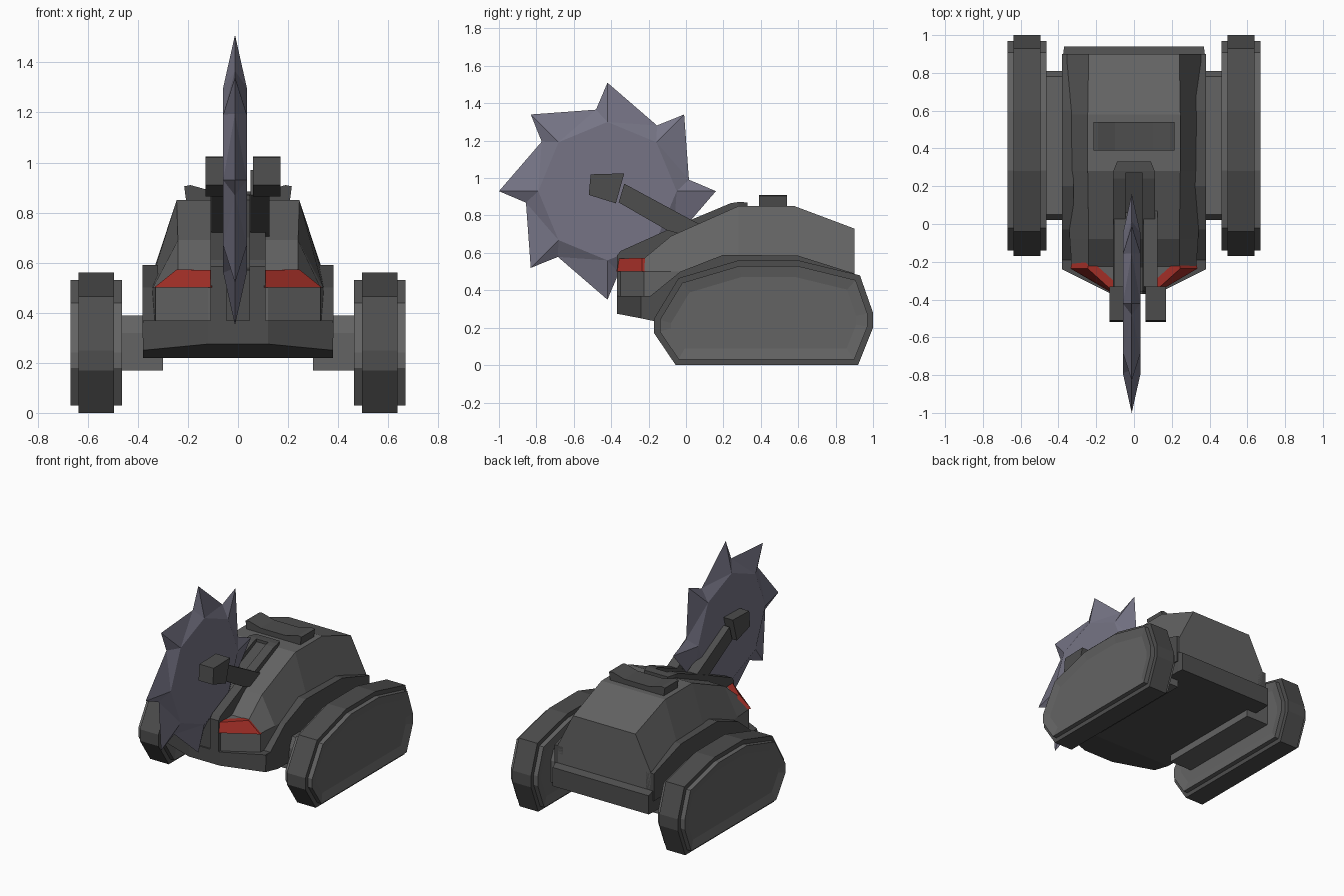
import bpy, bmesh
from math import sin, cos, radians
from mathutils import Vector

if "Cube" in bpy.data.objects:
    bpy.data.objects.remove(bpy.data.objects["Cube"])


def paint(name, rgb):
    m = bpy.data.materials.new(name)
    m.diffuse_color = (*rgb, 1)
    m.use_nodes = True
    m.node_tree.nodes["Principled BSDF"].inputs["Base Color"].default_value = m.diffuse_color
    return m


RED = paint("lamp_red", (0.36, 0.028, 0.02))
STEEL = paint("blade_steel", (0.18, 0.175, 0.235))
GREY = paint("armour_grey", (0.125, 0.125, 0.125))
DARK = paint("trim_dark", (0.075, 0.075, 0.075))


def finish(name, bm, mat):
    bmesh.ops.recalc_face_normals(bm, faces=bm.faces[:])
    me = bpy.data.meshes.new(name)
    bm.to_mesh(me)
    bm.free()
    ob = bpy.data.objects.new(name, me)
    bpy.context.collection.objects.link(ob)
    me.materials.append(mat)
    return ob


def loft(name, rings, mat):
    """Skin equal-length closed rings and cap both ends."""
    bm = bmesh.new()
    vs = [[bm.verts.new(p) for p in r] for r in rings]
    n = len(rings[0])
    for a, b in zip(vs, vs[1:]):
        for i in range(n):
            j = (i + 1) % n
            bm.faces.new((a[i], a[j], b[j], b[i]))
    bm.faces.new(vs[0])
    bm.faces.new(vs[-1])
    return finish(name, bm, mat)


def side_plate(name, pts, x0, x1, mat):
    """Extrude a (y, z) profile from x0 to x1."""
    return loft(name, [[(x, y, z) for y, z in pts] for x in (x0, x1)], mat)


def inset(pts, d):
    """Shrink a counter-clockwise convex outline by distance d."""
    out, n = [], len(pts)
    for i in range(n):
        p = Vector(pts[i])
        e1 = (p - Vector(pts[i - 1])).normalized()
        e2 = (Vector(pts[(i + 1) % n]) - p).normalized()
        n1, n2 = Vector((-e1.y, e1.x)), Vector((-e2.y, e2.x))
        out.append(tuple(p + (n1 + n2) * d / (1 + n1.dot(n2))))
    return out


# Base pan: tapered nose, slanted chin
base = [(-.37, .12, .275, .37), (-.24, .38, .25, .37), (-.1, .38, .22, .37),
        (.9, .375, .22, .37), (.94, .37, .22, .35)]
loft("base_pan", [[(-w, y, a), (w, y, a), (w, y, b), (-w, y, b)] for y, w, a, b in base], DARK)

# Armoured shell: (y, waist half width, top half width, top height)
shell = [(-.35, .12, .11, .565), (-.225, .33, .24, .57), (-.08, .34, .24, .69),
         (.28, .355, .245, .85), (.58, .36, .245, .85), (.9, .355, .24, .73)]
loft("shell", [[(-w, y, .3), (w, y, .3), (w, y, .5), (t, y, z), (-t, y, z), (-w, y, .5)]
               for y, w, t, z in shell], GREY)

# Roof hatch with raised ends
hatch = [(-.205, .83), (.205, .83), (.215, .905), (.19, .91), (.1, .885),
         (-.1, .885), (-.19, .91), (-.215, .905)]
loft("roof_hatch", [[(x, y, z) for x, z in hatch] for y in (.39, .54)], DARK)

# Rear cap joining the spine rails
loft("spine_cap", [[(-w, y, .8), (w, y, .8), (w, y, z), (-w, y, z)]
                   for y, w, z in ((.27, .045, .87), (.28, .11, .872), (.33, .09, .87))], DARK)
# Shadowed slot floor between the rails
side_plate("spine_slot", [(-.36, .3), (-.3, .3), (.28, .8), (.28, .855), (-.08, .7), (-.23, .58), (-.36, .57)],
           -.046, .046, DARK)

track = [(-.17, .17), (-.055, 0), (.92, 0), (1, .2), (1, .28), (.93, .48),
         (.6, .56), (.28, .56), (-.04, .465), (-.17, .25)]
fender = [(-.24, .3), (.9, .3), (.9, .49), (.6, .585), (.2, .59),
          (-.03, .5), (-.19, .37), (-.24, .36)]
rail = [(-.37, .3), (-.3, .3), (-.3, .5), (.28, .8), (.28, .872), (.24, .866),
        (-.05, .745), (-.35, .61), (-.37, .585)]
beam = [(-.36, .87), (-.1, .72), (.05, .68), (.1, .74), (.04, .77), (-.33, .97)]
head = [(-.52, .91), (-.375, .865), (-.33, 1.025), (-.51, 1.02)]
axle = [(.02, .17), (.81, .17), (.81, .32), (.78, .39), (.05, .39), (.02, .32)]

for s, side in ((1, "right"), (-1, "left")):
    # Track belt and its dished wheel cover
    side_plate(side + "_track_belt", track, s * .495, s * .638, DARK)
    loft(side + "_track_cover", [[(s * x, y, z) for y, z in inset(track, d)]
         for x, d in ((.655, .09), (.67, .03), (.463, .03), (.475, .09))], GREY)
    # Axle box between hull and track
    side_plate(side + "_axle_box", axle, s * .3, s * .48, GREY)
    # Fender trim and spine rail
    side_plate(side + "_fender", fender, s * .32, s * .382, DARK)
    side_plate(side + "_spine_rail", rail, s * .045, s * .11, DARK)
    # Saw arm and hub block
    side_plate(side + "_saw_arm", beam, .01 + s * .04, .01 + s * .115, DARK)
    side_plate(side + "_saw_hub", head, .02 + s * .04, .02 + s * .15, DARK)
    # Red lamp lying on the slanted brow
    quad = [Vector((s * x, y, z)) for x, y, z in
            ((.105, -.372, .5), (.336, -.236, .5), (.245, -.236, .573), (.105, -.362, .57))]
    # Alternate start corner so both lamps fold along mirrored diagonals
    quad = quad if s > 0 else quad[1:] + quad[:1]
    loft(side + "_lamp", [quad, [p + Vector((-s * .01, .05, 0)) for p in quad]], RED)

# Saw blade: flat hub ring bevelled to a thin eight-toothed edge
bm = bmesh.new()


def blade_vert(x, r, deg):
    a = radians(deg)
    return bm.verts.new((x - .012, -.42 + r * cos(a), .93 + r * sin(a)))


tips = [blade_vert(0, .58, 45 * i) for i in range(8)]
notches = [blade_vert(0, .44, 45 * i + 8) for i in range(8)]
for x in (-.047, .047):
    hub = [blade_vert(x, .37, 45 * i) for i in range(8)]
    bm.faces.new(hub)
    for i in range(8):
        j = (i + 1) % 8
        bm.faces.new((hub[i], tips[i], notches[i]))
        bm.faces.new((hub[i], notches[i], hub[j]))
        bm.faces.new((hub[j], notches[i], tips[j]))
finish("saw_blade", bm, STEEL)
